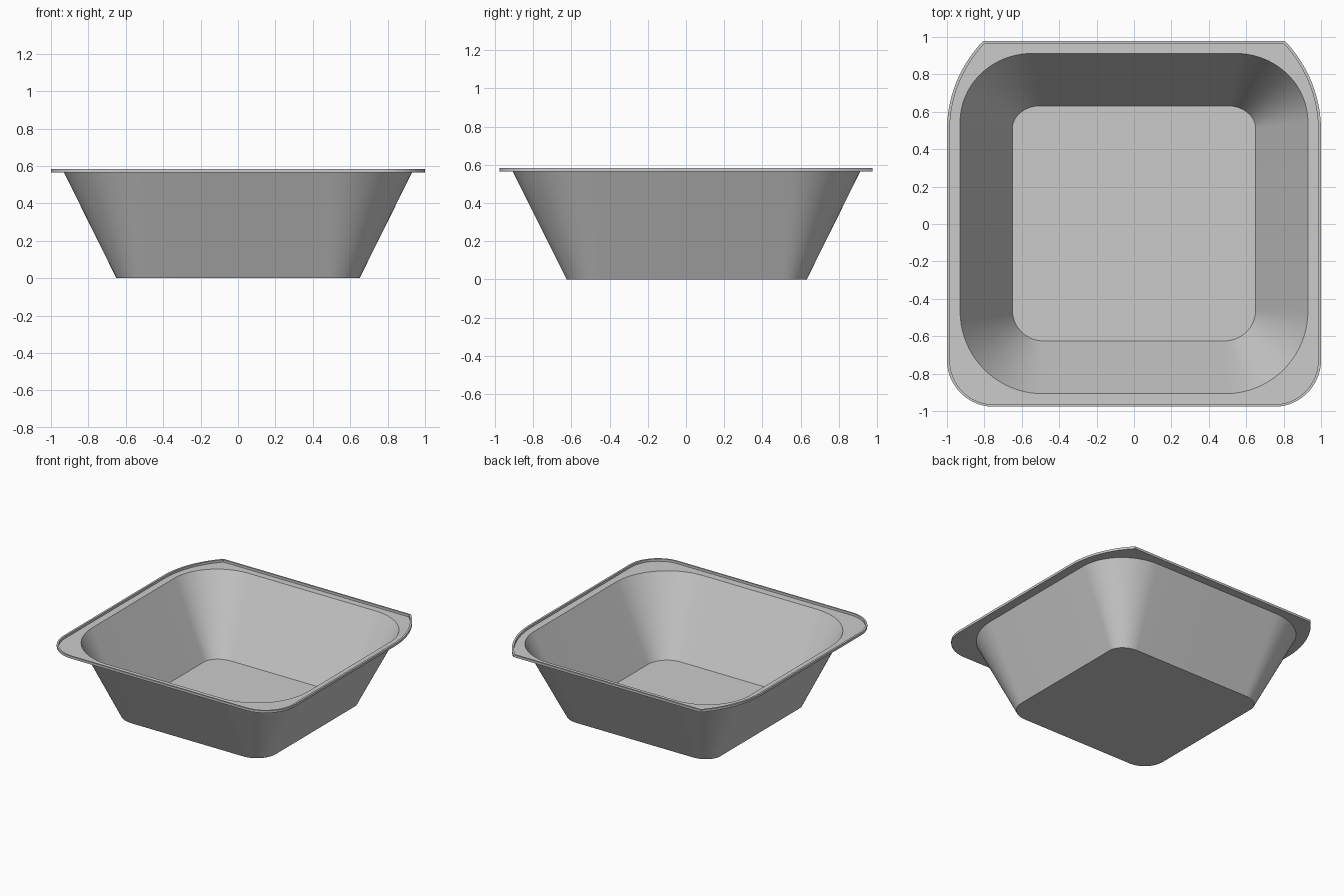
import bpy, bmesh, math

if "Cube" in bpy.data.objects:
    bpy.data.objects.remove(bpy.data.objects["Cube"])

SEG = 20


def arc(cx, cy, rx, ry, a0, a1):
    return [(cx + rx * math.cos(math.radians(a0 + (a1 - a0) * i / SEG)),
             cy + ry * math.sin(math.radians(a0 + (a1 - a0) * i / SEG)))
            for i in range(SEG + 1)]


def outline(front, back):
    """Right-hand corners (front then back), mirrored into a closed loop."""
    right = arc(*front, -90, 0) + arc(*back[:4], 0, back[4])
    return right + [(-x, y) for x, y in reversed(right)]


# Plan outlines: floor, mouth of the bowl, outer rim and inside of the lip
floor = outline((0.485, -0.46, 0.165, 0.165), (0.50, 0.51, 0.15, 0.122, 90))
mouth = outline((0.49, -0.465, 0.44, 0.442), (0.545, 0.545, 0.385, 0.367, 90))
rim = outline((0.75, -0.727, 0.25, 0.25), (0.31, 0.50, 0.69, 0.69, 43.75))
lip = outline((0.75, -0.727, 0.235, 0.238), (0.31, 0.50, 0.675, 0.675, 43.4))

LOW, HIGH = 0.565, 0.583
bm = bmesh.new()
rings = [[bm.verts.new((x, y, z)) for x, y in loop] for loop, z in
         ((floor, 0), (mouth, LOW), (lip, LOW), (lip, HIGH), (rim, HIGH), (rim, LOW))]

# Floor, sloping walls, flange and raised lip
bm.faces.new(rings[0])
n = len(floor)
for a, b in list(zip(rings, rings[1:])) + [(rings[5], rings[2])]:
    for i in range(n):
        j = (i + 1) % n
        bm.faces.new((a[i], b[i], b[j], a[j]))

mesh = bpy.data.meshes.new("tray")
bm.to_mesh(mesh)
bm.free()
tray = bpy.data.objects.new("tray", mesh)
bpy.context.collection.objects.link(tray)
bpy.context.view_layer.objects.active = tray
tray.select_set(True)
bpy.ops.object.shade_smooth_by_angle(angle=math.radians(25))
